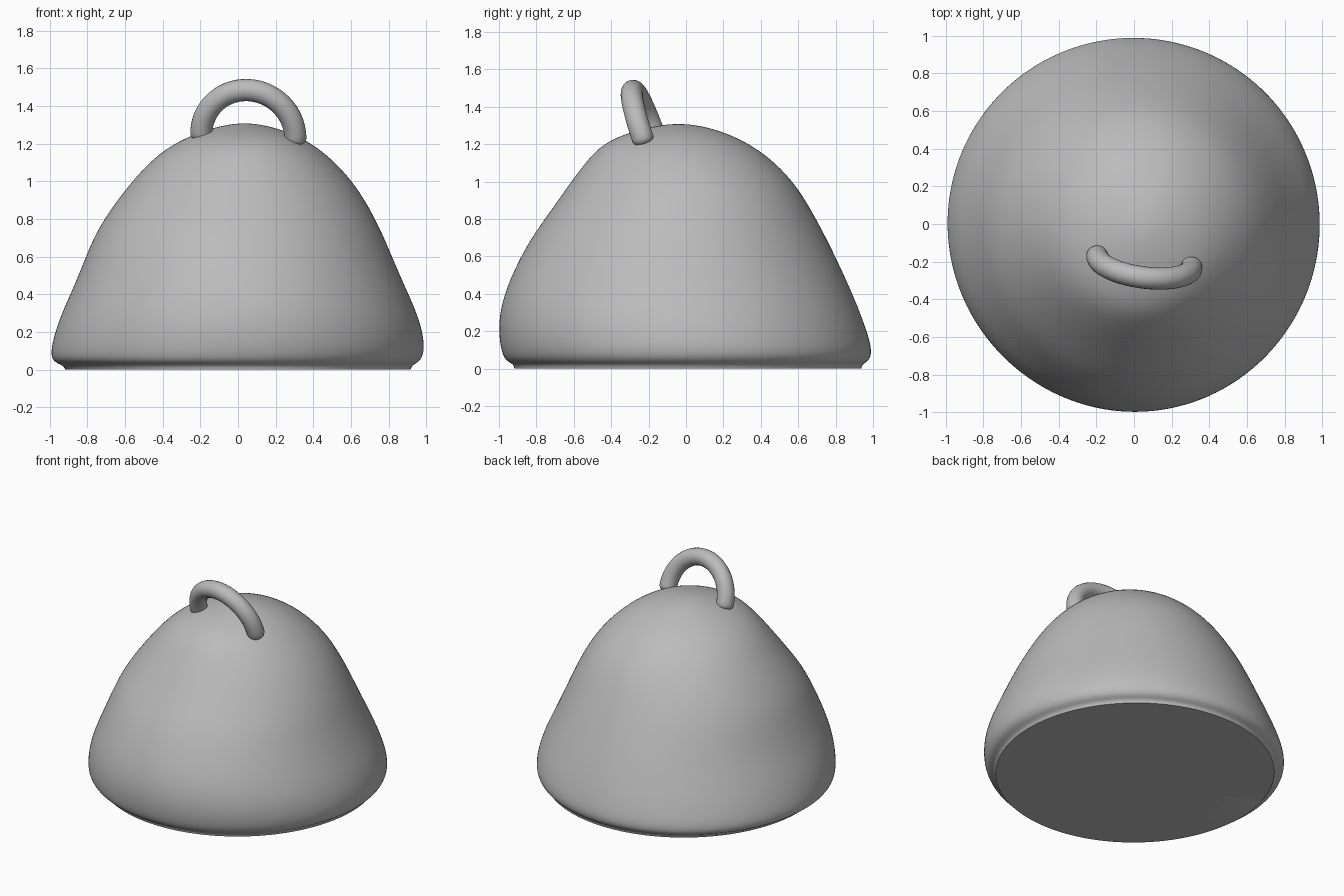
import bpy, bmesh, math
from mathutils import Vector

cube = bpy.data.objects.get("Cube")
if cube:
    bpy.data.objects.remove(cube, do_unlink=True)

grey = bpy.data.materials.new("plain grey")
grey.use_nodes = True
colour = (0.5, 0.5, 0.5, 1)
grey.diffuse_color = colour
grey.node_tree.nodes["Principled BSDF"].inputs["Base Color"].default_value = colour


def make_object(name, bm):
    bmesh.ops.recalc_face_normals(bm, faces=bm.faces)
    mesh = bpy.data.meshes.new(name)
    bm.to_mesh(mesh)
    bm.free()
    obj = bpy.data.objects.new(name, mesh)
    bpy.context.collection.objects.link(obj)
    mesh.materials.append(grey)
    bpy.ops.object.select_all(action="DESELECT")
    obj.select_set(True)
    bpy.context.view_layer.objects.active = obj
    bpy.ops.object.shade_smooth_by_angle(angle=math.radians(60))
    return obj


def bridge(bm, rings):
    for low, high in zip(rings, rings[1:]):
        n = len(low)
        for i in range(n):
            j = (i + 1) % n
            bm.faces.new((low[i], low[j], high[j], high[i]))


# Hand-shaped dome: height, then right, left, front and back extents
LEVELS = [
    (0.00, 0.92, 0.92, 0.92, 0.94),
    (0.025, 0.935, 0.93, 0.925, 0.945),
    (0.04, 0.985, 0.965, 0.965, 0.98),
    (0.09, 1.0, 0.995, 0.99, 1.0),
    (0.20, 0.975, 0.985, 1.005, 0.97),
    (0.32, 0.93, 0.945, 0.995, 0.925),
    (0.45, 0.87, 0.885, 0.955, 0.87),
    (0.60, 0.81, 0.82, 0.885, 0.80),
    (0.72, 0.76, 0.77, 0.815, 0.74),
    (0.85, 0.68, 0.705, 0.72, 0.67),
    (0.98, 0.58, 0.625, 0.63, 0.59),
    (1.10, 0.475, 0.52, 0.54, 0.48),
    (1.19, 0.36, 0.41, 0.46, 0.36),
    (1.25, 0.235, 0.30, 0.345, 0.24),
    (1.29, 0.115, 0.18, 0.20, 0.12),
    (1.306, 0.02, 0.09, 0.10, 0.02),
]
SIDES = 48
bm = bmesh.new()
rings = []
for z, right, left, front, back in LEVELS:
    ring = []
    for i in range(SIDES):
        a = math.tau * i / SIDES
        x = (left - right) / 2 + (left + right) / 2 * math.cos(a)
        y = (back - front) / 2 + (back + front) / 2 * math.sin(a)
        ring.append(bm.verts.new((x, y, z)))
    rings.append(ring)
bridge(bm, rings)
bm.faces.new(rings[0][::-1])
tip = bm.verts.new((0.035, -0.04, 1.308))
for i in range(SIDES):
    bm.faces.new((rings[-1][i], rings[-1][(i + 1) % SIDES], tip))
# Keep the flat base edge crisp
crease = bm.edges.layers.float.new("crease_edge")
for edge in bm.edges:
    if all(v.co.z == 0 for v in edge.verts):
        edge[crease] = 1
dome = make_object("dome_body", bm)
subdivision = dome.modifiers.new("Smoothing", "SUBSURF")
subdivision.levels = subdivision.render_levels = 2

# Tilted half-ring handle, with rounded ends sunk into the dome
CENTRE = Vector((0.055, -0.20, 1.24))
ACROSS = Vector((0.25, -0.03, -0.012))
UP = Vector((0, -0.085, 0.245))
NORMAL = ACROSS.cross(UP).normalized()
RADIUS, STEPS, TUBE_SIDES = 0.059, 40, 20
stations = [(math.pi * k / STEPS, 0, RADIUS) for k in range(STEPS + 1)]
cap = [(RADIUS * 0.6 * math.sin(t), RADIUS * math.cos(t)) for t in (0.5, 1.0, 1.4)]
stations = ([(0, d, r) for d, r in reversed(cap)] + stations
            + [(math.pi, d, r) for d, r in cap])
bm = bmesh.new()
rings = []
for a, drop, r in stations:
    point = CENTRE + ACROSS * math.cos(a) + UP * math.sin(a) - UP.normalized() * drop
    tangent = (UP * math.cos(a) - ACROSS * math.sin(a)).normalized()
    side = NORMAL.cross(tangent).normalized()
    rings.append([
        bm.verts.new(point + r * (math.cos(math.tau * i / TUBE_SIDES) * NORMAL
                                  + math.sin(math.tau * i / TUBE_SIDES) * side))
        for i in range(TUBE_SIDES)])
bridge(bm, rings)
bm.faces.new(rings[0][::-1])
bm.faces.new(rings[-1])
make_object("loop_handle", bm)
